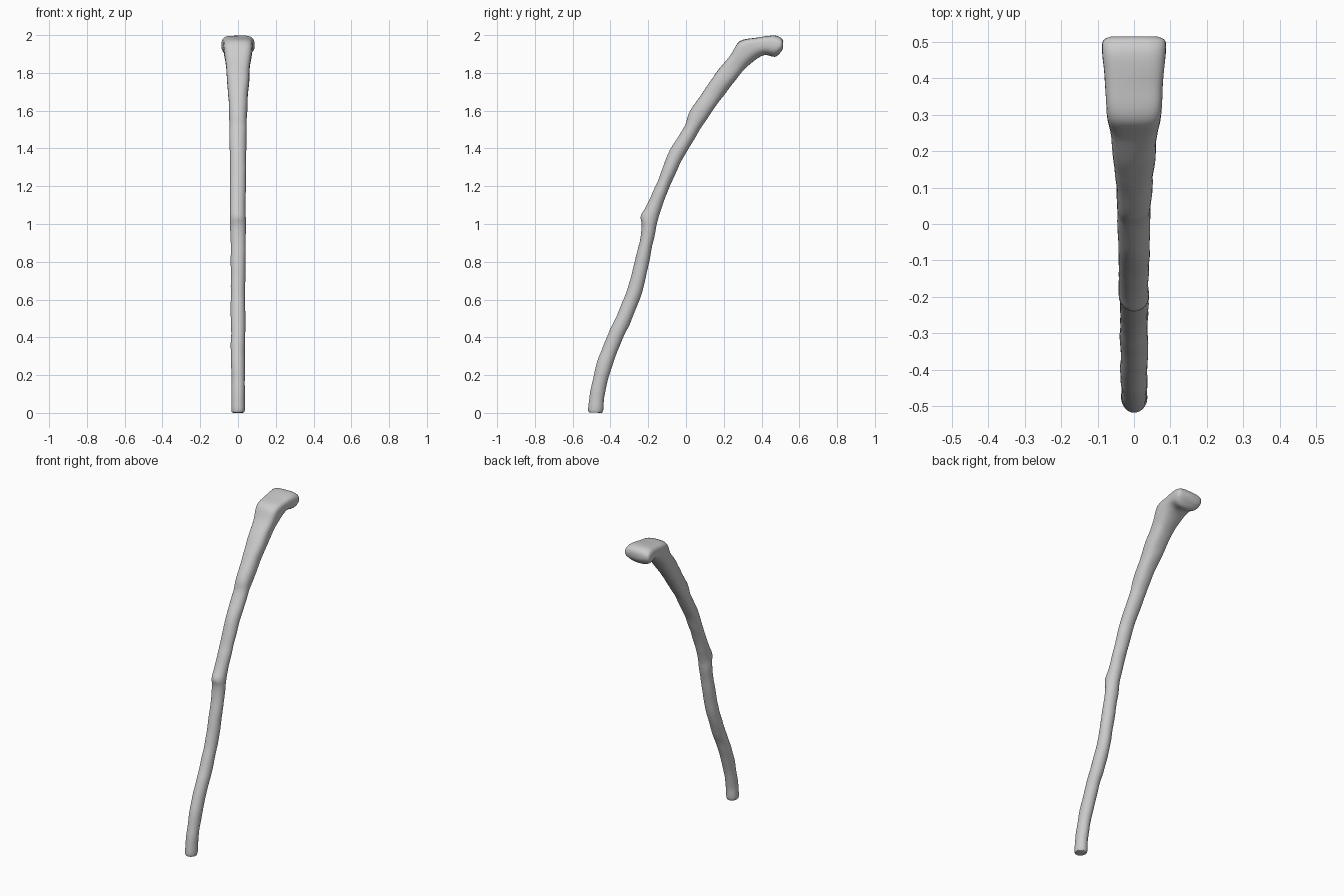
import bpy, bmesh, math
from mathutils import Vector, noise

if "Cube" in bpy.data.objects:
    bpy.data.objects.remove(bpy.data.objects["Cube"])

# Stations along the stick: front edge y,z / back edge y,z / half width / squareness of front
STATIONS = [
    (-.505, .003, -.450, .000, .026, 2.0),
    (-.517, .015, -.440, .010, .035, 2.0),
    (-.505, .12, -.432, .09, .035, 2.0),
    (-.470, .27, -.395, .24, .036, 2.0),
    (-.415, .41, -.340, .38, .037, 2.0),
    (-.365, .52, -.290, .49, .038, 2.0),
    (-.308, .66, -.235, .63, .038, 2.0),
    (-.272, .80, -.200, .78, .039, 2.0),
    (-.235, .97, -.165, .95, .040, 2.0),
    (-.240, 1.04, -.152, 1.01, .041, 2.0),
    (-.213, 1.09, -.138, 1.06, .041, 2.0),
    (-.165, 1.19, -.102, 1.16, .041, 2.0),
    (-.130, 1.28, -.068, 1.24, .042, 2.0),
    (-.085, 1.39, -.020, 1.34, .043, 2.0),
    (-.012, 1.51, .055, 1.47, .045, 2.1),
    (.018, 1.59, .100, 1.54, .047, 2.2),
    (.090, 1.70, .170, 1.64, .051, 2.4),
    (.160, 1.80, .245, 1.74, .059, 2.8),
    (.232, 1.89, .310, 1.82, .066, 3.2),
    (.285, 1.966, .362, 1.865, .077, 4.0),
    (.380, 1.987, .415, 1.895, .079, 4.0),
    (.462, 1.998, .470, 1.885, .087, 3.6),
    (.503, 1.985, .502, 1.910, .086, 3.0),
    (.515, 1.965, .513, 1.930, .066, 2.6),
]
SIDES, STEPS = 28, 5


def spline(i, t):
    """Catmull-Rom interpolation of all station values."""
    n = len(STATIONS) - 1
    a, b, c, d = (STATIONS[max(0, min(n, k))] for k in (i - 1, i, i + 1, i + 2))
    return [q + .5 * t * (r - p + t * (2 * p - 5 * q + 4 * r - s + t * (3 * (q - r) + s - p)))
            for p, q, r, s in zip(a, b, c, d)]


def section(bm, v):
    """One ring: round towards the back, squarer towards the front/top."""
    front, back, half, square = Vector((0, v[0], v[1])), Vector((0, v[2], v[3])), v[4], v[5]
    mid, axis = (front + back) / 2, (front - back) / 2
    ring = []
    for k in range(SIDES):
        a = 2 * math.pi * k / SIDES
        c, s = math.cos(a), math.sin(a)
        e = 2 / (square if c > 0 else min(square, 2.4))
        co = mid + axis * math.copysign(abs(c) ** e, c)
        co.x = half * math.copysign(abs(s) ** e, s)
        # light hand-carved unevenness
        co += (co - mid).normalized() * .003 * noise.noise(co * 14)
        co.z = max(co.z, 0)
        ring.append(bm.verts.new(co))
    return ring


# Walking stick, lofted from foot to flat handle
bm = bmesh.new()
last = len(STATIONS) - 1
rings = [section(bm, spline(i, t / STEPS)) for i in range(last) for t in range(STEPS)]
rings.append(section(bm, STATIONS[-1]))
for lo, hi in zip(rings, rings[1:]):
    for k in range(SIDES):
        j = (k + 1) % SIDES
        bm.faces.new((lo[k], lo[j], hi[j], hi[k]))
bm.faces.new(rings[0])
bm.faces.new(rings[-1])
bmesh.ops.recalc_face_normals(bm, faces=bm.faces)

mesh = bpy.data.meshes.new("curved_stick")
bm.to_mesh(mesh)
bm.free()
stick = bpy.data.objects.new("curved_stick", mesh)
bpy.context.collection.objects.link(stick)
bpy.context.view_layer.objects.active = stick
stick.select_set(True)
bpy.ops.object.shade_smooth_by_angle(angle=math.radians(40))
